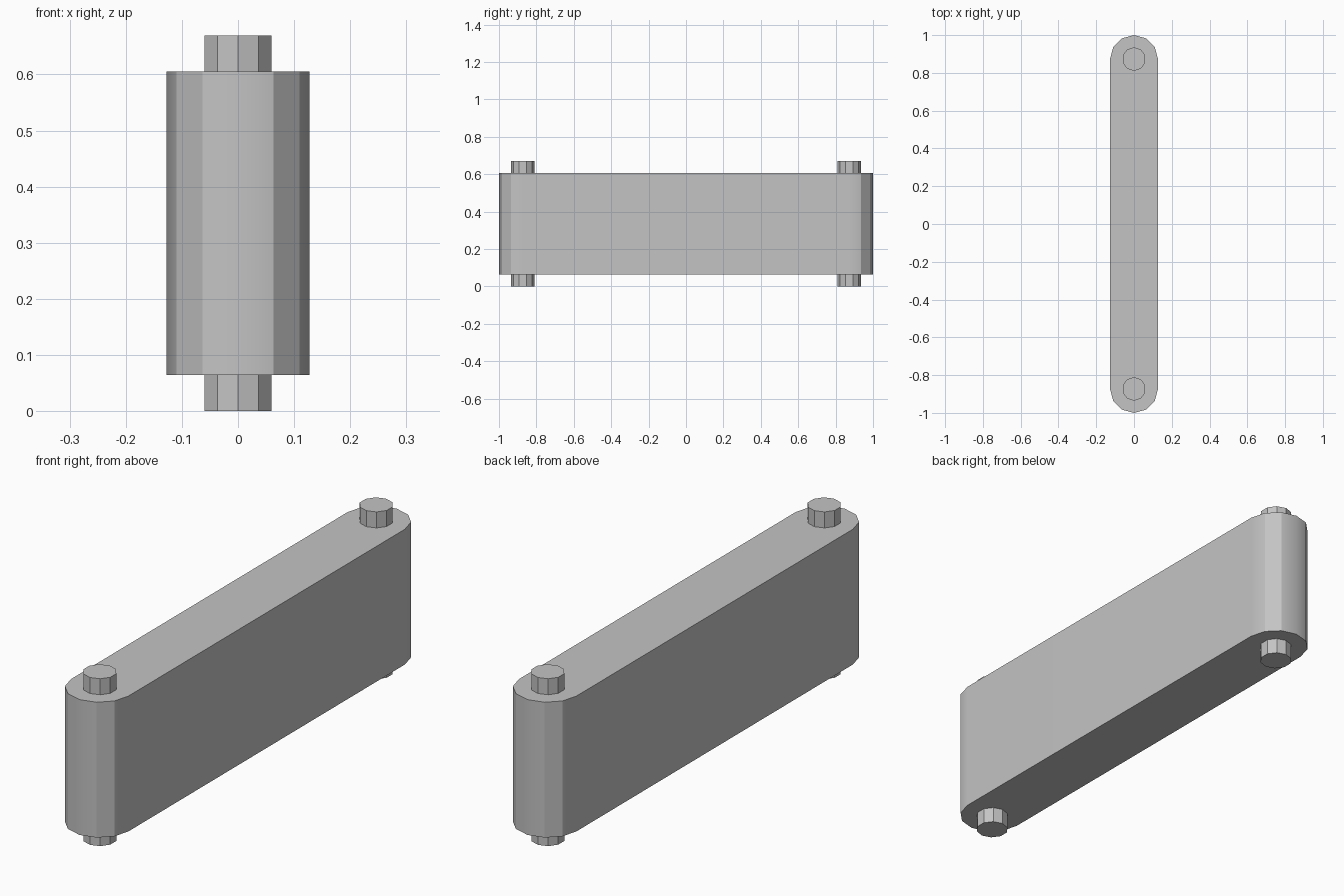
import bpy
import bmesh
from math import sin, cos, radians, tau

cube = bpy.data.objects.get("Cube")
if cube:
    bpy.data.objects.remove(cube)

BAR_R, PIN_R = 0.127, 0.0625
END_Y = 1 - BAR_R            # pin and end-arc centres
BAR_Z = (0.064, 0.605)
HEIGHT = 0.669

grey = bpy.data.materials.new("grey metal")
grey.use_nodes = True
colour = (0.55, 0.55, 0.55, 1)
grey.diffuse_color = colour
grey.node_tree.nodes["Principled BSDF"].inputs["Base Color"].default_value = colour


def prism(name, outline, z0, z1, is_soft=None):
    """Extrude an outline upward; is_soft picks the upright edges to smooth."""
    bm = bmesh.new()
    base = bm.faces.new([bm.verts.new((x, y, z0)) for x, y in outline])
    top = bmesh.ops.extrude_face_region(bm, geom=[base], use_keep_orig=True)["geom"]
    bmesh.ops.translate(bm, vec=(0, 0, z1 - z0),
                        verts=[v for v in top if isinstance(v, bmesh.types.BMVert)])
    bmesh.ops.recalc_face_normals(bm, faces=bm.faces)
    for f in bm.faces:
        f.smooth = is_soft is not None
    for e in bm.edges:
        a, b = (v.co for v in e.verts)
        upright = abs(a.z - b.z) > 0.01
        e.smooth = bool(is_soft and upright and is_soft(a))
    mesh = bpy.data.meshes.new(name)
    bm.to_mesh(mesh)
    bm.free()
    mesh.materials.append(grey)
    obj = bpy.data.objects.new(name, mesh)
    bpy.context.collection.objects.link(obj)
    return obj


# Long bar with half-round ends
bar = []
for start, cy in ((0, END_Y), (180, -END_Y)):
    for i in range(7):
        a = radians(start + 30 * i)
        bar.append((BAR_R * cos(a), cy + BAR_R * sin(a)))
body = prism("link_bar", bar, *BAR_Z,
             lambda p: abs(p.x) < 0.01 or abs(abs(p.x) - BAR_R) < 0.005)
weights = body.modifiers.new("side normals", "WEIGHTED_NORMAL")
weights.keep_sharp = True

# Ten-sided pins through both ends
for name, cy in (("front_pin", -END_Y), ("back_pin", END_Y)):
    ring = [(PIN_R * sin(tau * i / 10), cy + PIN_R * cos(tau * i / 10)) for i in range(10)]
    prism(name, ring, 0, HEIGHT)
